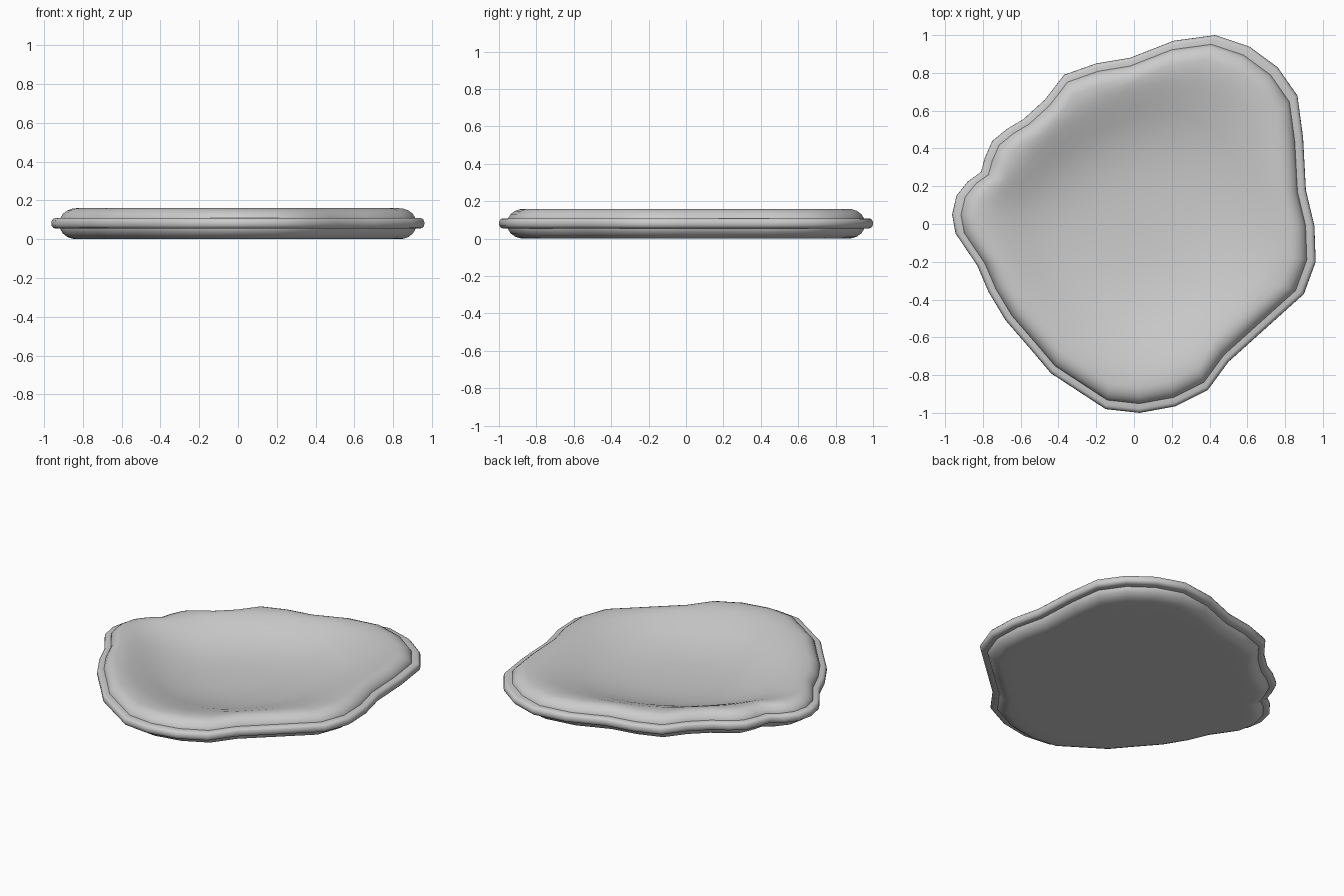
import bpy, bmesh, math
from mathutils import Vector

if "Cube" in bpy.data.objects:
    bpy.data.objects.remove(bpy.data.objects["Cube"])

# Outer outline seen from above (clockwise, reversed to counter-clockwise)
OUTLINE = [(.43, 1), (.61, .94), (.76, .83), (.865, .68), (.895, .46), (.91, .18),
           (.955, -.01), (.962, -.2), (.90, -.37), (.70, -.55), (.50, -.73),
           (.39, -.88), (.22, -.965), (.03, -1), (-.15, -.98), (-.44, -.79),
           (-.55, -.66), (-.68, -.51), (-.77, -.36), (-.83, -.22), (-.945, -.05),
           (-.963, .05), (-.94, .15), (-.88, .225), (-.81, .275), (-.79, .35),
           (-.75, .44), (-.67, .505), (-.585, .555), (-.47, .66), (-.37, .79),
           (-.2, .85), (-.02, .88), (.21, .97)]
PTS = [Vector(p) for p in reversed(OUTLINE)]
N = len(PTS)


def scaled(f):
    """Outline scaled towards the middle, growing rounder well inside it."""
    ring = [p * f for p in PTS]
    for _ in range(int(max(0, .86 - f) * 40)):
        ring = [ring[i] / 2 + (ring[i - 1] + ring[(i + 1) % N]) / 4
                for i in range(N)]
    return ring


def loft(name, profile, closed):
    """Skin rings given as (scale, z); joined round, or capped at both ends."""
    bm = bmesh.new()
    loops = [[bm.verts.new((p.x, p.y, z)) for p in scaled(f)] for f, z in profile]
    pairs = list(zip(loops, loops[1:]))
    if closed:
        pairs.append((loops[-1], loops[0]))
    else:
        bm.faces.new(loops[0])
        bm.faces.new(loops[-1])
    for lo, hi in pairs:
        for i in range(N):
            j = (i + 1) % N
            bm.faces.new((lo[i], lo[j], hi[j], hi[i]))
    bmesh.ops.recalc_face_normals(bm, faces=bm.faces[:])
    mesh = bpy.data.meshes.new(name)
    bm.to_mesh(mesh)
    bm.free()
    ob = bpy.data.objects.new(name, mesh)
    bpy.context.collection.objects.link(ob)
    bpy.ops.object.select_all(action='DESELECT')
    ob.select_set(True)
    bpy.context.view_layer.objects.active = ob
    bpy.ops.object.shade_smooth_by_angle(angle=math.radians(40))
    return ob


# Dish: flat underside, rounded edge, then a broad smooth bowl on top
UNDERSIDE = [(.1, 0), (.5, 0), (.8, 0)]
EDGE = [(.865, 0), (.89, .003), (.915, .012), (.938, .029), (.951, .05),
        (.955, .08), (.951, .11), (.938, .131), (.915, .148), (.89, .157), (.865, .16)]
HOLLOW = [(.835, .158), (.80, .151), (.76, .138), (.71, .119), (.65, .096),
          (.58, .074), (.50, .056), (.40, .041), (.30, .033), (.20, .029), (.08, .027)]
loft("dish", UNDERSIDE + EDGE + HOLLOW, False)

# Rim: rounded bead running round the middle of the edge
BEAD = [(.94, .055), (.978, .055), (.990, .059), (.998, .069), (1, .082),
        (.998, .095), (.990, .105), (.978, .109), (.94, .109)]
loft("rim", BEAD, True)
